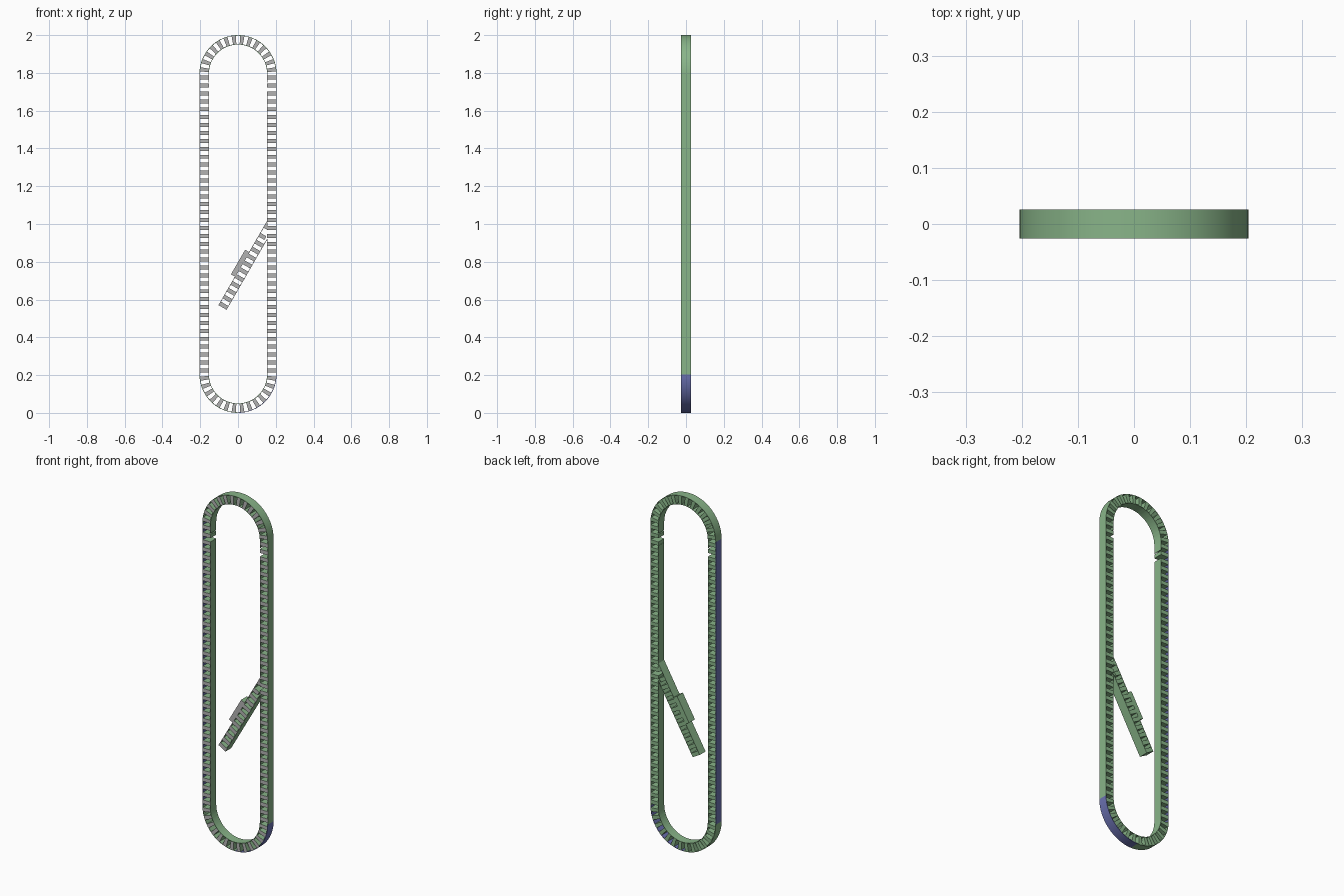
import bpy, bmesh
from math import sin, cos, pi, radians
from mathutils import Vector

if "Cube" in bpy.data.objects:
    bpy.data.objects.remove(bpy.data.objects["Cube"])

R, W, D, T = 0.204, 0.05, 0.026, 0.003   # outer radius, band width, half depth, wall thickness
RI, RC = R - W, R - W / 2
Z0, Z1 = R, 2 - R                        # centres of the end arcs
PITCH = 0.042


def material(name, col):
    m = bpy.data.materials.new(name)
    m.diffuse_color = (*col, 1)
    m.use_nodes = True
    m.node_tree.nodes["Principled BSDF"].inputs["Base Color"].default_value = m.diffuse_color
    return m


green = material("green", (0.25, 0.46, 0.25))
blue = material("blue", (0.15, 0.17, 0.45))
grey = material("grey", (0.45, 0.45, 0.45))


def prism(bm, quad, d=D):
    """Extrude an xz outline along y; its front face becomes grey."""
    front = [bm.verts.new((x, -d, z)) for x, z in quad]
    back = [bm.verts.new((x, d, z)) for x, z in quad]
    bm.faces.new(front).material_index = 1
    bm.faces.new(back[::-1])
    n = len(quad)
    for i in range(n):
        j = (i + 1) % n
        bm.faces.new((front[i], back[i], back[j], front[j]))


def finish(name, bm, mats, smooth=False):
    bmesh.ops.recalc_face_normals(bm, faces=bm.faces)
    me = bpy.data.meshes.new(name)
    bm.to_mesh(me)
    bm.free()
    for m in mats:
        me.materials.append(m)
    ob = bpy.data.objects.new(name, me)
    bpy.context.collection.objects.link(ob)
    if smooth:
        bpy.ops.object.select_all(action='DESELECT')
        ob.select_set(True)
        bpy.context.view_layer.objects.active = ob
        bpy.ops.object.shade_smooth_by_angle(angle=radians(30))
    return ob


def arc_wall(name, r, cz, a0, a1, mat, n):
    """Thin curved wall whose outer radius is r."""
    bm = bmesh.new()
    rows = []
    for i in range(n + 1):
        a = radians(a0 + (a1 - a0) * i / n)
        rows.append([bm.verts.new((q * cos(a), y, cz + q * sin(a)))
                     for q, y in ((r, -D), (r, D), (r - T, D), (r - T, -D))])
    for p, q in zip(rows, rows[1:]):
        for k in range(4):
            bm.faces.new((p[k], p[(k + 1) % 4], q[(k + 1) % 4], q[k]))
    bm.faces.new(rows[0])
    bm.faces.new(rows[-1])
    finish(name, bm, [mat], True)


def straight_wall(name, x, za, zb, mat):
    """Thin upright wall, x is its outermost face."""
    bm = bmesh.new()
    xi = x - T if x > 0 else x + T
    prism(bm, [(x, za), (xi, za), (xi, zb), (x, zb)])
    finish(name, bm, [mat, grey])


# Outer band
arc_wall("outer_top_arc", R, Z1, 0, 180, green, 32)
arc_wall("outer_bottom_arc_left", R, Z0, 180, 270, green, 16)
arc_wall("outer_bottom_arc_right", R, Z0, 270, 360, blue, 16)
straight_wall("outer_left_wall", -R, Z0, Z1, blue)
straight_wall("outer_right_wall", R, Z0, Z1, green)

# Inner band, broken near the top and where the gate joins
arc_wall("inner_top_arc", RI + T, Z1, 0, 180, green, 32)
arc_wall("inner_bottom_arc", RI + T, Z0, 180, 360, green, 32)
for side, label in ((-1, "left"), (1, "right")):
    x = side * (RI + T)
    straight_wall(f"inner_{label}_upper_stub", x, 1.75, Z1, green)
    if side < 0:
        straight_wall("inner_left_wall", x, Z0, 1.69, green)
    else:
        straight_wall("inner_right_lower_wall", x, Z0, 0.92, green)
        straight_wall("inner_right_upper_wall", x, 1.02, 1.68, green)

# Rungs along both straights
for side, label in ((-1, "left"), (1, "right")):
    bm = bmesh.new()
    n = round((Z1 - Z0) / PITCH)
    step = (Z1 - Z0) / n
    for i in range(n):
        z = Z0 + (i + 0.5) * step
        h = step / 4
        a, b = side * RI, side * (R - T / 2)
        prism(bm, [(a, z - h), (b, z - h), (b, z + h), (a, z + h)])
    finish(f"{label}_rungs", bm, [green, grey])

# Radial rungs in both end arcs
for cz, start, label in ((Z1, 0, "top"), (Z0, pi, "bottom")):
    bm = bmesh.new()
    n = 14
    for i in range(n):
        a = start + (i + 0.5) * pi / n
        h = pi / n / 4
        prism(bm, [(r * cos(t), cz + r * sin(t)) for r, t in
                   ((RI, a - h), (R - T / 2, a - h), (R - T / 2, a + h), (RI, a + h))])
    finish(f"{label}_arc_rungs", bm, [green, grey])

# Slanted gate: u runs up its length, v across it to the lower right
origin = Vector((-0.104, 0.57))
u = Vector((0.5, 0.866))
v = Vector((0.866, -0.5))


def gate_box(bm, u0, u1, v0, v1, u2=None):
    """Box in gate coordinates; u2 is the upper end on the v1 side."""
    u2 = u1 if u2 is None else u2
    prism(bm, [tuple(origin + u * a + v * b) for a, b in
               ((u0, v0), (u0, v1), (u2, v1), (u1, v0))])


bm = bmesh.new()
gate_box(bm, 0, 0.52, 0, T)
gate_box(bm, 0, 0.43, W - T, W)
finish("gate_walls", bm, [green, grey])

bm = bmesh.new()
for i in range(11):
    c = 0.012 + i * PITCH
    end = W if c < 0.42 else W - 0.012
    gate_box(bm, c - 0.011, c + 0.011, 0, end)
gate_box(bm, 0.475, 0.515, 0, 0.02, 0.49)
finish("gate_rungs", bm, [green, grey])

# Thumb block on the gate
bm = bmesh.new()
gate_box(bm, 0.175, 0.325, -0.024, 0.002)
finish("thumb_block", bm, [green, grey])
